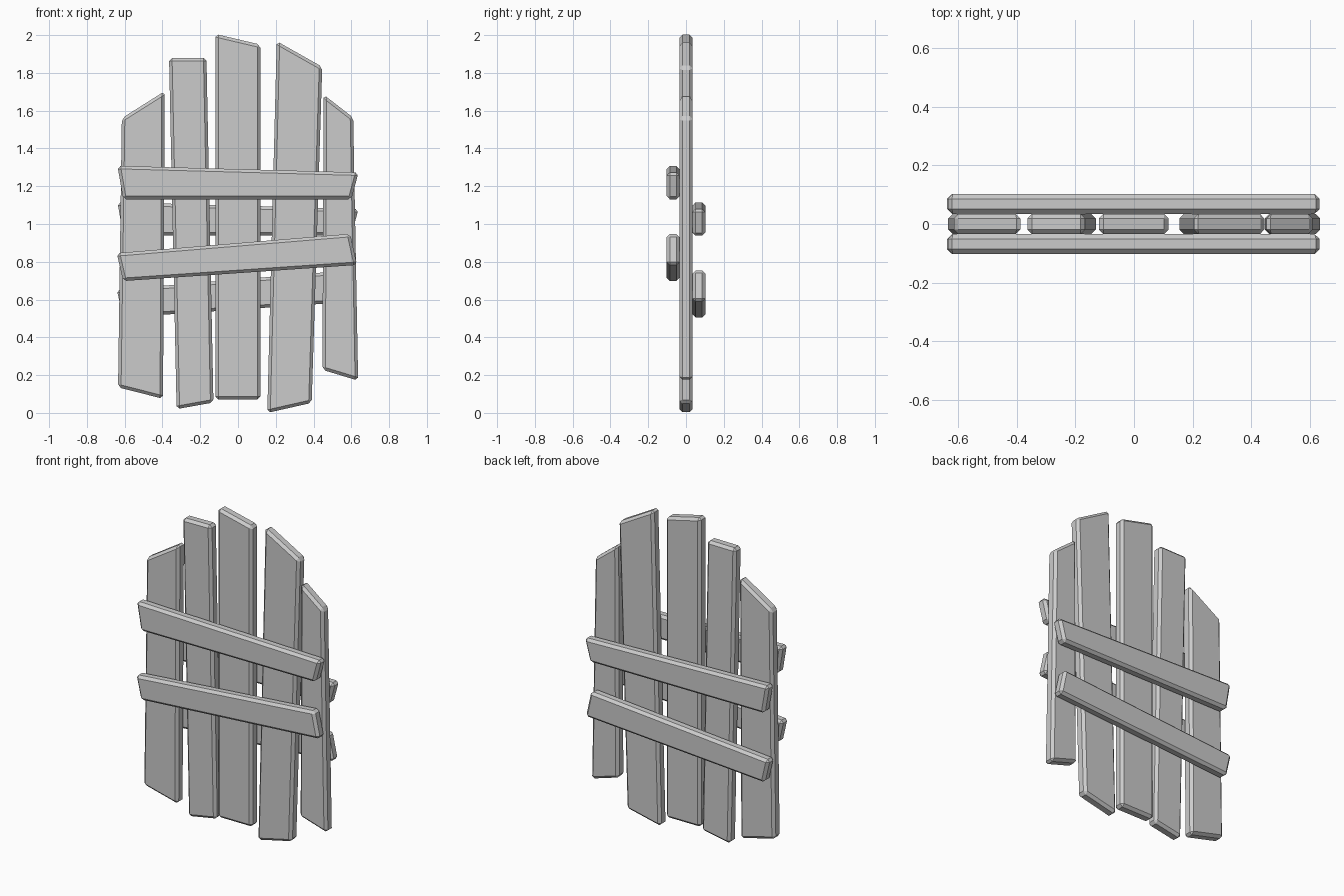
import bpy, bmesh

if "Cube" in bpy.data.objects:
    bpy.data.objects.remove(bpy.data.objects["Cube"])


def board(name, outline, y0, y1, dz=0.0, bevel=0.016):
    """Extrude a front-view quad from y0 to y1 and chamfer every edge."""
    bm = bmesh.new()
    front = bm.faces.new([bm.verts.new((x, y0, z + dz)) for x, z in outline])
    ext = bmesh.ops.extrude_face_region(bm, geom=[front])
    for v in ext["geom"]:
        if isinstance(v, bmesh.types.BMVert):
            v.co.y = y1
    bmesh.ops.recalc_face_normals(bm, faces=bm.faces)
    bmesh.ops.bevel(bm, geom=bm.edges[:], offset=bevel, offset_type='OFFSET',
                    segments=1, affect='EDGES', profile=0.5)
    mesh = bpy.data.meshes.new(name)
    bm.to_mesh(mesh)
    bm.free()
    obj = bpy.data.objects.new(name, mesh)
    bpy.context.collection.objects.link(obj)
    return obj


# Upright planks, corners: bottom left, bottom right, top right, top left
planks = [
    [(-0.635, 0.135), (-0.397, 0.075), (-0.388, 1.703), (-0.615, 1.56)],
    [(-0.325, 0.02), (-0.13, 0.055), (-0.167, 1.88), (-0.365, 1.878)],
    [(-0.12, 0.07), (0.118, 0.07), (0.118, 1.95), (-0.12, 2.006)],
    [(0.155, 0.0), (0.39, 0.053), (0.446, 1.832), (0.205, 1.968)],
    [(0.447, 0.228), (0.636, 0.171), (0.61, 1.563), (0.453, 1.685)],
]
for i, outline in enumerate(planks, 1):
    board(f"upright_plank_{i}", outline, -0.035, 0.035)

# Cross rails, repeated lower down on the back
rails = {
    "upper_rail": [(-0.608, 1.131), (0.6, 1.131), (0.638, 1.273), (-0.638, 1.308)],
    "lower_rail": [(-0.608, 0.698), (0.63, 0.783), (0.594, 0.948), (-0.642, 0.846)],
}
for name, outline in rails.items():
    board("front_" + name, outline, -0.102, -0.035)
    board("back_" + name, outline, 0.035, 0.102, dz=-0.193)
